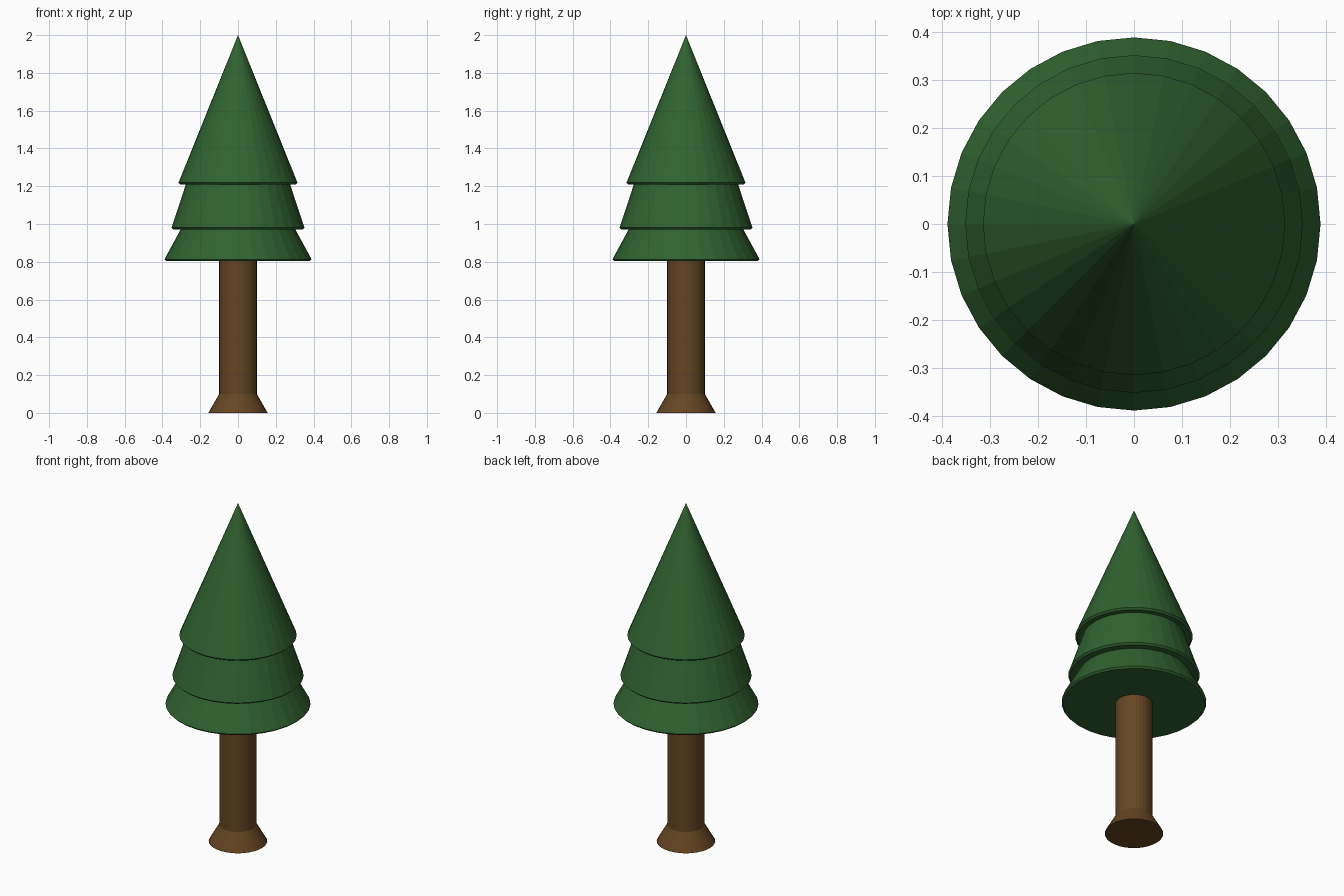
import bpy, bmesh
from math import cos, sin, pi

if "Cube" in bpy.data.objects:
    bpy.data.objects.remove(bpy.data.objects["Cube"])

SIDES = 32


def material(name, color):
    m = bpy.data.materials.new(name)
    m.diffuse_color = color
    m.use_nodes = True
    m.node_tree.nodes["Principled BSDF"].inputs["Base Color"].default_value = m.diffuse_color
    return m


def lathe(name, profile, mat, cap_bottom=False):
    """Flat-faced revolve of (radius, z) points, bottom to top; radius 0 is a tip."""
    bm = bmesh.new()
    rings = []
    for r, z in profile:
        if r == 0:
            rings.append([bm.verts.new((0, 0, z))] * SIDES)
        else:
            rings.append([bm.verts.new((r * cos(2 * pi * i / SIDES),
                                        r * sin(2 * pi * i / SIDES), z))
                          for i in range(SIDES)])
    for low, high in zip(rings, rings[1:]):
        for i in range(SIDES):
            j = (i + 1) % SIDES
            corners = [low[i], low[j], high[j], high[i]]
            bm.faces.new(list(dict.fromkeys(corners)))
    if cap_bottom:
        bm.faces.new(rings[0][::-1])
    me = bpy.data.meshes.new(name)
    bm.to_mesh(me)
    bm.free()
    me.materials.append(mat)
    ob = bpy.data.objects.new(name, me)
    bpy.context.collection.objects.link(ob)
    return ob


bark = material("bark", (0.13, 0.06, 0.016, 1))
needles = material("needles", (0.03, 0.125, 0.03, 1))

# Trunk with flared foot
lathe("trunk", [(0.157, 0), (0.1, 0.1), (0.1, 0.803)], bark, cap_bottom=True)

# Foliage: three stacked skirts, each with a thin bevelled rim and flat underside
tiers = [(0.389, 0.817, 0.303, 0.972),
         (0.352, 0.985, 0.276, 1.21),
         (0.315, 1.223, 0, 2.0)]
profile = [(0.1, 0.803)]
for rim_r, rim_z, top_r, top_z in tiers:
    profile += [(rim_r - 0.01, rim_z - 0.014), (rim_r, rim_z - 0.004),
                (rim_r - 0.003, rim_z + 0.003), (top_r, top_z)]
lathe("foliage", profile, needles)
